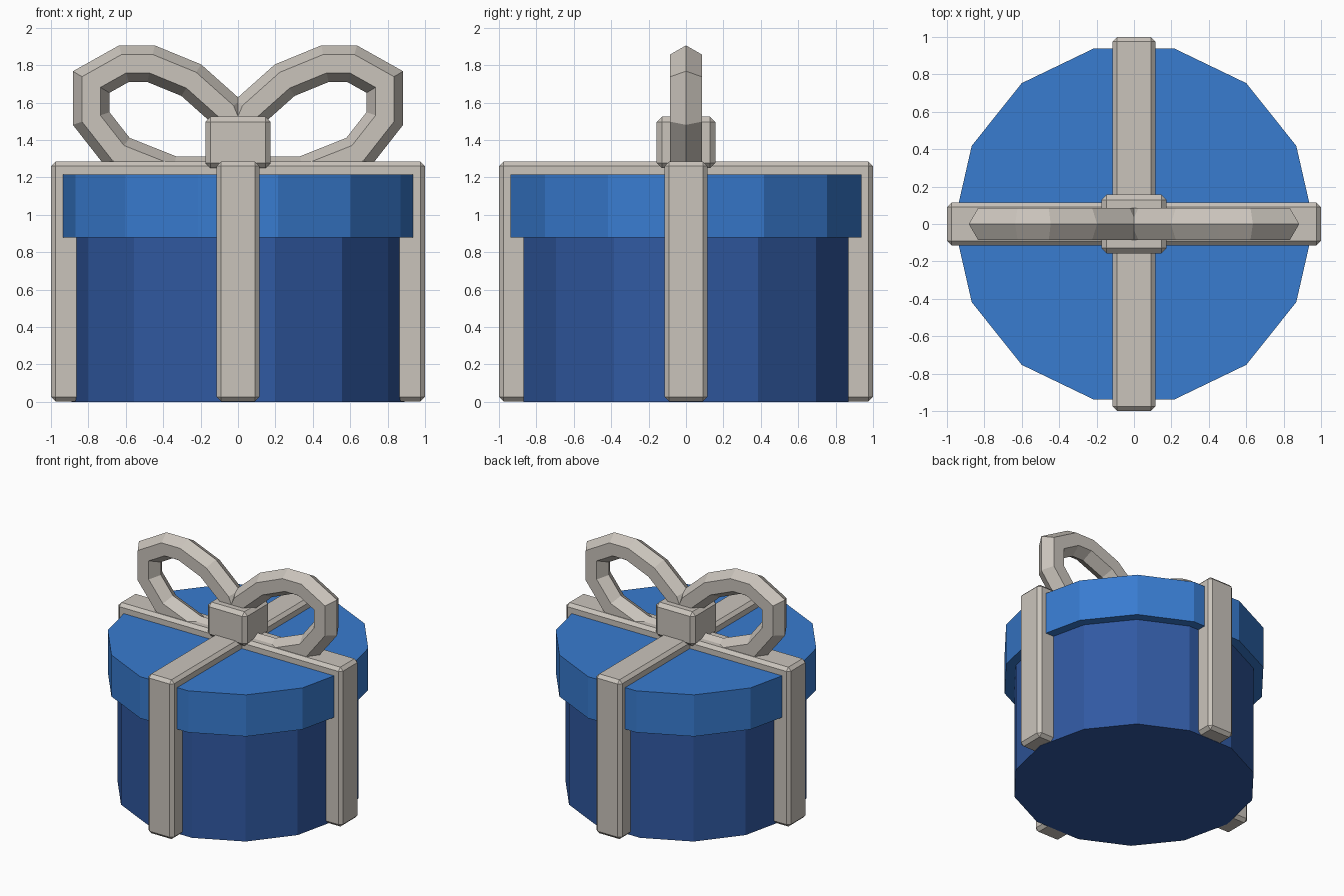
import bpy, bmesh, math
from mathutils import Vector

cube = bpy.data.objects.get("Cube")
if cube:
    bpy.data.objects.remove(cube, do_unlink=True)


def material(name, rgb):
    m = bpy.data.materials.new(name)
    m.use_nodes = True
    m.diffuse_color = (*rgb, 1)
    m.node_tree.nodes["Principled BSDF"].inputs["Base Color"].default_value = (*rgb, 1)
    return m


BODY_BLUE = material("dark blue", (0.03, 0.10, 0.36))
LID_BLUE = material("bright blue", (0.04, 0.20, 0.63))
RIBBON = material("warm grey", (0.59, 0.55, 0.50))


def finish(name, bm, mat):
    bmesh.ops.recalc_face_normals(bm, faces=bm.faces)
    mesh = bpy.data.meshes.new(name)
    bm.to_mesh(mesh)
    bm.free()
    mesh.materials.append(mat)
    obj = bpy.data.objects.new(name, mesh)
    bpy.context.collection.objects.link(obj)
    return obj


def drum(name, radius, z0, z1, mat, sides=14):
    bm = bmesh.new()
    ring = [Vector((radius * math.cos(a), radius * math.sin(a), z0))
            for a in (math.tau * i / sides for i in range(sides))]
    base = bm.faces.new([bm.verts.new(p) for p in ring])
    top = bmesh.ops.extrude_face_region(bm, geom=[base], use_keep_orig=True)["geom"]
    bmesh.ops.translate(bm, vec=(0, 0, z1 - z0),
                        verts=[v for v in top if isinstance(v, bmesh.types.BMVert)])
    return finish(name, bm, mat)


def bevelled_box(name, half_x, half_y, z0, z1, bevel, mat):
    bm = bmesh.new()
    bmesh.ops.create_cube(bm, size=2)
    for v in bm.verts:
        v.co = (v.co.x * half_x, v.co.y * half_y, z1 if v.co.z > 0 else z0)
    bmesh.ops.bevel(bm, geom=bm.edges[:], offset=bevel, segments=1, affect='EDGES')
    return finish(name, bm, mat)


# Closed path of one bow loop, in the xz plane
LOOP = [(0.785, 1.71), (0.61, 1.808), (0.465, 1.808), (0.25, 1.72), (0.065, 1.555),
        (0.0, 1.4), (0.1, 1.215), (0.35, 1.215), (0.64, 1.33), (0.785, 1.515)]


def bow_loop(name, side, radius=0.098):
    """Sweep a hexagon, ridge outward, round the path with mitred corners."""
    bm = bmesh.new()
    path = [Vector((x * side, z)) for x, z in LOOP]
    n = len(path)
    rings = []
    for i, p in enumerate(path):
        before = (p - path[i - 1]).normalized()
        after = (path[(i + 1) % n] - p).normalized()
        tangent = (before + after).normalized()
        out = Vector((tangent.y, -tangent.x)) / max(tangent.dot(after), 0.5)
        ring = []
        for k in range(6):
            a = math.tau * k / 6
            q = p + out * radius * math.cos(a)
            ring.append(bm.verts.new((q.x, radius * math.sin(a), q.y)))
        rings.append(ring)
    for i in range(n):
        a, b = rings[i], rings[(i + 1) % n]
        for k in range(6):
            j = (k + 1) % 6
            bm.faces.new((a[k], a[j], b[j], b[k]))
    return finish(name, bm, RIBBON)


# Box and lid
drum("box_body", 0.89, 0, 0.9, BODY_BLUE)
drum("box_lid", 0.963, 0.88, 1.215, LID_BLUE)

# Crossed ribbons wrapped round the box
bevelled_box("ribbon_side_to_side", 1.0, 0.115, 0.002, 1.285, 0.025, RIBBON)
bevelled_box("ribbon_front_to_back", 0.115, 1.0, 0.002, 1.285, 0.025, RIBBON)

# Bow
bevelled_box("bow_knot", 0.175, 0.157, 1.25, 1.525, 0.028, RIBBON)
bow_loop("bow_loop_left", 1)
bow_loop("bow_loop_right", -1)
